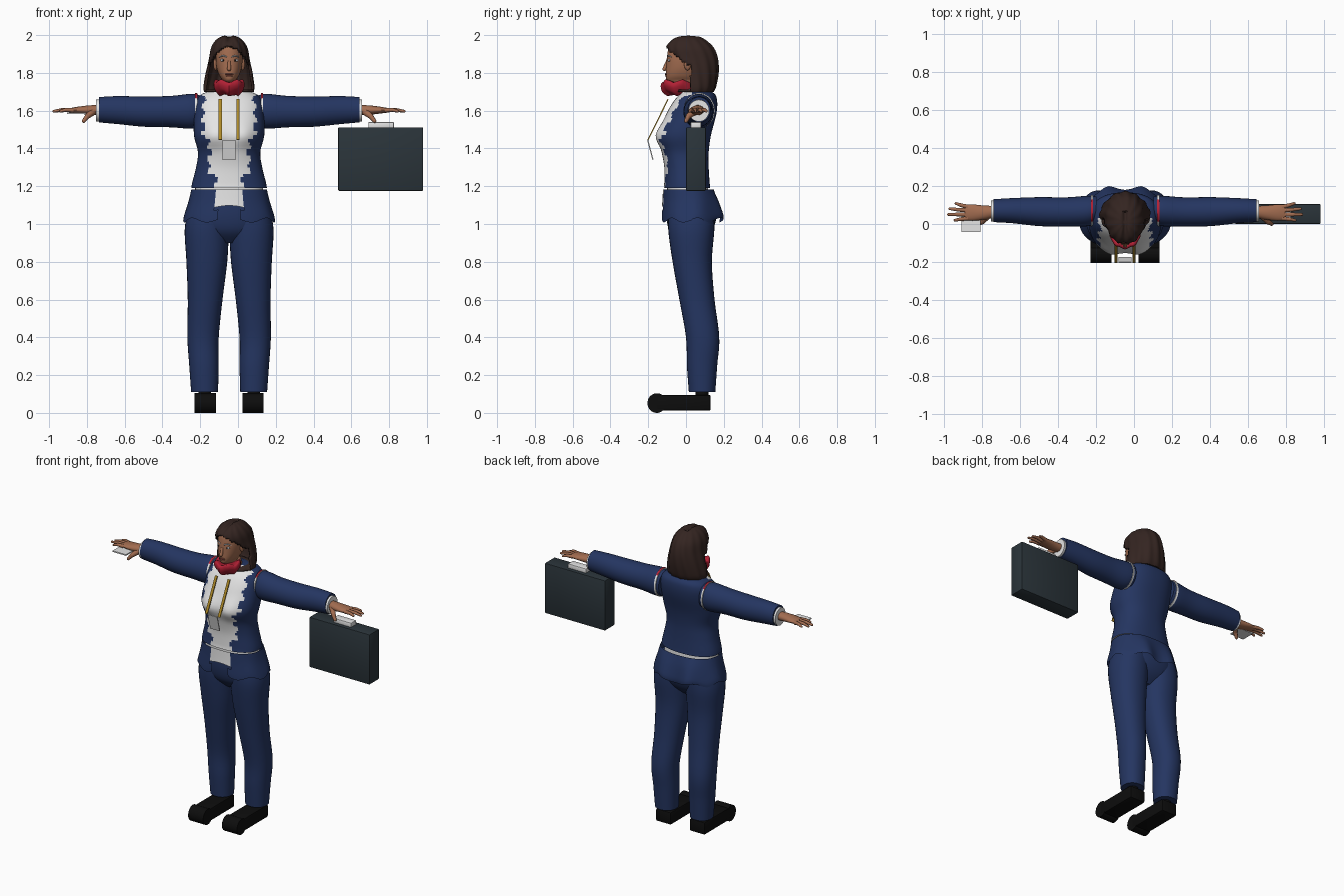
import bpy, bmesh, math
from mathutils import Vector

default = bpy.data.objects.get("Cube")
if default:
    bpy.data.objects.remove(default, do_unlink=True)

BODY_X = -0.047          # the body stands a little off centre
parts = []


def material(name, *rgb):
    mat = bpy.data.materials.new(name)
    mat.use_nodes = True
    mat.diffuse_color = (*rgb, 1)
    node = next(n for n in mat.node_tree.nodes if n.type == 'BSDF_PRINCIPLED')
    node.inputs["Base Color"].default_value = (*rgb, 1)
    node.inputs["Roughness"].default_value = 0.8
    return mat


NAVY = material("navy_suit", 0.018, 0.036, 0.12)
WHITE = material("shirt_white", 0.78, 0.78, 0.78)
SKIN = material("warm_skin", 0.36, 0.15, 0.08)
HAIR = material("dark_brown_hair", 0.034, 0.018, 0.015)
RED = material("scarf_red", 0.45, 0.015, 0.035)
BLACK = material("shoe_black", 0.004, 0.004, 0.004)
SLATE = material("case_slate", 0.024, 0.035, 0.043)
GOLD = material("strap_gold", 0.42, 0.25, 0.02)
LIPS = material("lip_brown", 0.25, 0.07, 0.05)
EYES = material("eye_grey", 0.4, 0.42, 0.45)


def finish(name, bm, mats):
    mesh = bpy.data.meshes.new(name)
    bm.to_mesh(mesh)
    bm.free()
    for mat in mats:
        mesh.materials.append(mat)
    obj = bpy.data.objects.new(name, mesh)
    bpy.context.collection.objects.link(obj)
    parts.append(obj)
    return obj


def smooth_stations(stations, steps):
    """Catmull-Rom through the given cross-sections."""
    rows = [Vector(s) for s in stations]
    rows = [rows[0]] + rows + [rows[-1]]
    out = []
    for a, b, c, d in zip(rows, rows[1:], rows[2:], rows[3:]):
        for k in range(steps):
            t = k / steps
            out.append(b + ((c - a) * t + (a * 2 - b * 5 + c * 4 - d) * t * t
                            + (b * 3 - a - c * 3 + d) * t ** 3) / 2)
    return out + [rows[-1]]


def loft(name, stations, mats, side=0, n=32, steps=5, power=1.0, warp=None, rule=None, caps=True):
    """Stations: (along, centre u, centre v, radius u, radius v).
    Upright by default; with a side sign it runs outward along x."""
    bm = bmesh.new()
    rings = []
    for along, cu, cv, ru, rv in smooth_stations(stations, steps):
        ring = []
        for i in range(n):
            a = math.tau * i / n
            c, s = math.cos(a), math.sin(a)
            u = cu + ru * math.copysign(abs(c) ** power, c)
            v = cv + rv * math.copysign(abs(s) ** power, s)
            co = Vector((side * along, u, v)) if side else Vector((u, v, along))
            if warp:
                co = warp(co, a)
            ring.append(bm.verts.new(co + Vector((BODY_X, 0, 0))))
        rings.append(ring)
    for low, high in zip(rings, rings[1:]):
        for i in range(n):
            j = (i + 1) % n
            bm.faces.new((low[i], low[j], high[j], high[i]))
    if caps:
        bm.faces.new(rings[0])
        bm.faces.new(rings[-1])
    bmesh.ops.recalc_face_normals(bm, faces=bm.faces)
    if rule:
        doomed = []
        for face in bm.faces:
            index = rule(face.calc_center_median() - Vector((BODY_X, 0, 0)))
            if index < 0:
                doomed.append(face)
            else:
                face.material_index = index
        bmesh.ops.delete(bm, geom=doomed, context='FACES')
    return finish(name, bm, mats)


def upright(rows):
    """(height, half width, front y, back y) to loft stations."""
    return [(z, 0, (f + b) / 2, w, (b - f) / 2) for z, w, f, b in rows]


def ball(name, centre, radii, mat):
    bm = bmesh.new()
    bmesh.ops.create_uvsphere(bm, u_segments=16, v_segments=10, radius=1)
    for v in bm.verts:
        v.co = Vector(p * r + c for p, r, c in zip(v.co, radii, centre))
        v.co.x += BODY_X
    return finish(name, bm, [mat])


def rod(name, points, radii, mat):
    """Tapered round bar through the points, with rounded ends."""
    bm = bmesh.new()
    for p, q, r, s in zip(points, points[1:], radii, radii[1:]):
        p, q = Vector(p), Vector(q)
        turn = (q - p).to_track_quat('Z', 'Y')
        new = bmesh.ops.create_cone(bm, segments=10, radius1=r, radius2=s, depth=(q - p).length)["verts"]
        tip = bmesh.ops.create_uvsphere(bm, u_segments=10, v_segments=6, radius=s)["verts"]
        for v in new:
            v.co = turn @ v.co + (p + q) / 2
        for v in tip:
            v.co += q
    bmesh.ops.translate(bm, verts=bm.verts, vec=(BODY_X, 0, 0))
    return finish(name, bm, [mat])


def box(name, low, high, mat, bevel=0.0):
    low, high = Vector(low), Vector(high)
    bm = bmesh.new()
    bmesh.ops.create_cube(bm, size=1)
    for v in bm.verts:
        v.co = Vector(c * s for c, s in zip(v.co, high - low)) + (low + high) / 2
    if bevel:
        bmesh.ops.bevel(bm, geom=bm.edges[:], offset=bevel, segments=2, affect='EDGES', profile=0.5)
    return finish(name, bm, [mat])


def strip(name, top, bottom, width, mat):
    """Thin plate slanting from top to bottom."""
    top, bottom = Vector(top), Vector(bottom)
    obj = box(name, (-width / 2, -0.003, -0.5), (width / 2, 0.003, 0.5), mat)
    run = top - bottom
    tilt = math.atan2(-run.y, run.z)
    for v in obj.data.vertices:
        v.co.z *= run.length
    obj.location = (top + bottom) / 2 + Vector((BODY_X, 0, 0))
    obj.rotation_euler.x = tilt


# Jacket body with the open shirt front
def bust(co, angle):
    if co.y < 0:
        for s in (-1, 1):
            d = ((co.x - s * 0.08) / 0.06) ** 2 + ((co.z - 1.47) / 0.06) ** 2
            co.y -= 0.022 * math.exp(-d)
    return co


def shirt_front(c):
    half = 0.135 if c.z > 1.45 else 0.105 if c.z > 1.27 else 0.07
    half += 0.012 * math.sin(c.z * 90)
    return int(c.y < 0.03 and abs(c.x) < half)


loft("jacket_body", upright([
    (1.19, 0.2, -0.118, 0.128), (1.22, 0.195, -0.115, 0.125), (1.3, 0.175, -0.115, 0.12),
    (1.38, 0.165, -0.128, 0.12), (1.47, 0.186, -0.145, 0.132), (1.58, 0.185, -0.105, 0.16),
    (1.65, 0.175, -0.065, 0.165), (1.69, 0.14, -0.03, 0.15), (1.715, 0.06, -0.01, 0.1)]),
    [NAVY, WHITE], n=72, power=0.85, warp=bust, rule=shirt_front)
loft("shirt_waist", upright([(1.1, 0.18, -0.1, 0.12), (1.24, 0.18, -0.1, 0.115)]), [WHITE], power=0.85)


# Flared jacket skirt, split at the front
def skirt_shape(co, angle):
    low = (1.19 - co.z) / 0.17
    co.z += 0.012 * low * math.sin(angle * 7)
    if co.y > 0.05:
        co.y += 0.03 * low * (math.exp(-((abs(co.x) - 0.09) / 0.05) ** 2) - 0.5)
    return co


def skirt_rule(c):
    if c.y > 0 or abs(c.x) > 0.068:
        return 0
    return 1 if c.z > 1.09 else -1


loft("jacket_skirt", upright([
    (1.182, 0.2, -0.122, 0.148), (1.12, 0.215, -0.125, 0.172),
    (1.05, 0.236, -0.13, 0.19), (1.02, 0.243, -0.13, 0.19)]),
    [NAVY, WHITE], n=64, power=0.85, warp=skirt_shape, rule=skirt_rule, caps=False)
loft("trouser_hips", upright([
    (0.9, 0.06, -0.03, 0.08), (0.96, 0.17, -0.085, 0.135), (1.04, 0.21, -0.105, 0.16),
    (1.14, 0.195, -0.105, 0.135)]), [NAVY], power=0.85)

# Neck, head and face
loft("head", upright([
    (1.67, 0.055, -0.02, 0.08), (1.74, 0.045, -0.05, 0.07), (1.757, 0.035, -0.098, 0.07),
    (1.785, 0.052, -0.107, 0.08), (1.83, 0.067, -0.105, 0.1), (1.89, 0.071, -0.1, 0.1),
    (1.945, 0.06, -0.085, 0.09), (1.975, 0.025, -0.03, 0.05)]), [SKIN], power=0.9)
rod("nose", [(0, -0.098, 1.865), (0, -0.114, 1.82)], [0.007, 0.011], SKIN)
ball("upper_lip", (0, -0.104, 1.793), (0.022, 0.008, 0.005), LIPS)
ball("lower_lip", (0, -0.103, 1.784), (0.018, 0.008, 0.005), LIPS)


# Shoulder-length hair around an open face
def strands(co, angle):
    wave = 1 + 0.025 * math.sin(angle * 13 + co.z * 14)
    co.x *= wave
    co.y = 0.04 + (co.y - 0.04) * wave
    if co.z > 1.9 and co.y < 0.06:
        co.z -= 0.014 * math.exp(-(co.x / 0.012) ** 2)
    return co


def face_opening(c):
    hairline = min(1, max(0, (c.z - 1.88 + abs(c.x) * 0.4) / 0.08))
    return -1 if c.y < 0.025 - 0.15 * hairline else 0


hair = loft("hair", upright([
    (1.7, 0.13, -0.06, 0.145), (1.73, 0.133, -0.07, 0.158), (1.8, 0.122, -0.09, 0.17),
    (1.87, 0.107, -0.1, 0.168), (1.93, 0.096, -0.108, 0.148), (1.97, 0.073, -0.085, 0.11),
    (1.992, 0.042, -0.045, 0.07), (2.0, 0.008, 0, 0.02)]),
    [HAIR], n=72, warp=strands, rule=face_opening)
thick = hair.modifiers.new("thickness", 'SOLIDIFY')
thick.thickness = 0.012
thick.offset = -1


# Folded neck scarf
def folds(co, angle):
    co.z += 0.008 * math.sin(angle * 5)
    co.y += 0.004 * math.sin(angle * 9)
    return co


loft("neck_scarf", upright([
    (1.685, 0.05, -0.095, 0.04), (1.705, 0.07, -0.12, 0.045), (1.735, 0.082, -0.13, 0.04),
    (1.757, 0.074, -0.122, 0.035), (1.75, 0.05, -0.09, 0.03)]), [RED], warp=folds)

# Neck strap with a badge
strip("badge", (0, -0.203, 1.445), (0, -0.175, 1.34), 0.07, WHITE)
for s in (-1, 1):
    strip("neck_strap", (s * 0.047, -0.095, 1.66), (s * 0.047, -0.202, 1.445), 0.017, GOLD)

# Paired parts
for s, label in ((-1, "right"), (1, "left")):
    ball(label + "_eye", (s * 0.031, -0.088, 1.866), (0.016, 0.008, 0.008), EYES)
    ball(label + "_iris", (s * 0.031, -0.093, 1.866), (0.006, 0.005, 0.006), BLACK)
    rod(label + "_brow", [(s * 0.012, -0.098, 1.885), (s * 0.034, -0.092, 1.892),
                          (s * 0.052, -0.078, 1.884)], [0.004, 0.004, 0.002], EYES)
    ball(label + "_ear", (s * 0.072, 0.008, 1.845), (0.012, 0.018, 0.032), SKIN)

    loft(label + "_trouser_leg", [
        (0.11, s * 0.13, 0.085, 0.071, 0.07), (0.25, s * 0.133, 0.085, 0.078, 0.08),
        (0.4, s * 0.138, 0.088, 0.083, 0.088), (0.6, s * 0.127, 0.058, 0.092, 0.093),
        (0.8, s * 0.118, 0.033, 0.108, 0.104), (0.97, s * 0.118, 0.028, 0.117, 0.122),
        (1.08, s * 0.105, 0.028, 0.11, 0.12)], [NAVY], power=0.92)
    rod(label + "_ankle", [(s * 0.13, 0.085, 0.08), (s * 0.13, 0.085, 0.2)], [0.035, 0.035], BLACK)
    x = BODY_X + s * 0.126
    box(label + "_shoe", (x - 0.056, -0.16, 0.012), (x + 0.056, 0.13, 0.095), BLACK, 0.008)
    loft(label + "_shoe_toe", [(0.07, -0.154, 0.052, 0.05, 0.052), (0.182, -0.154, 0.052, 0.05, 0.052)],
         [BLACK], side=s, steps=1)

    loft(label + "_sleeve", [
        (0.15, 0.075, 1.6, 0.07, 0.08), (0.2, 0.068, 1.597, 0.08, 0.092),
        (0.31, 0.063, 1.595, 0.077, 0.083), (0.45, 0.065, 1.595, 0.076, 0.08),
        (0.59, 0.07, 1.603, 0.066, 0.074), (0.69, 0.07, 1.605, 0.06, 0.067)], [NAVY], side=s)
    loft(label + "_armhole_lining", [(0.168, 0.07, 1.6, 0.081, 0.092), (0.18, 0.07, 1.6, 0.083, 0.094)],
         [WHITE, RED], side=s, steps=2, rule=lambda c: int(c.z > 1.67))
    loft(label + "_shirt_cuff", [(0.67, 0.068, 1.602, 0.053, 0.058), (0.704, 0.068, 1.6, 0.055, 0.058)],
         [WHITE], side=s)

    loft(label + "_palm", [
        (0.68, 0.065, 1.603, 0.03, 0.027), (0.74, 0.06, 1.603, 0.037, 0.025),
        (0.8, 0.06, 1.603, 0.043, 0.018), (0.84, 0.062, 1.602, 0.04, 0.012)], [SKIN], side=s, n=20)
    for finger, base, tip, reach in (("index", 0.03, 0.02, 0.9), ("middle", 0.05, 0.05, 0.935),
                                     ("ring", 0.071, 0.08, 0.928), ("little", 0.09, 0.108, 0.895)):
        rod(f"{label}_{finger}_finger", [(s * 0.825, base, 1.602), (s * (reach + 0.83) / 2, (base + tip) / 2, 1.604),
                                         (s * (reach - 0.007), tip, 1.597)], [0.012, 0.01, 0.007], SKIN)
    rod(label + "_thumb", [(s * 0.72, 0.045, 1.595), (s * 0.75, 0.012, 1.57), (s * 0.77, 0.0, 1.545)],
        [0.02, 0.014, 0.01], SKIN)

# Held items
box("hand_card", (-0.905, -0.042, 1.583), (-0.805, 0.05, 1.591), WHITE)
box("briefcase", (0.53, 0, 1.175), (0.98, 0.105, 1.512), SLATE, 0.006)
box("briefcase_handle", (0.69, 0.025, 1.505), (0.825, 0.08, 1.54), WHITE, 0.005)

bpy.ops.object.select_all(action='DESELECT')
for obj in parts:
    obj.select_set(True)
bpy.context.view_layer.objects.active = parts[0]
bpy.ops.object.shade_smooth_by_angle(angle=math.radians(40))
